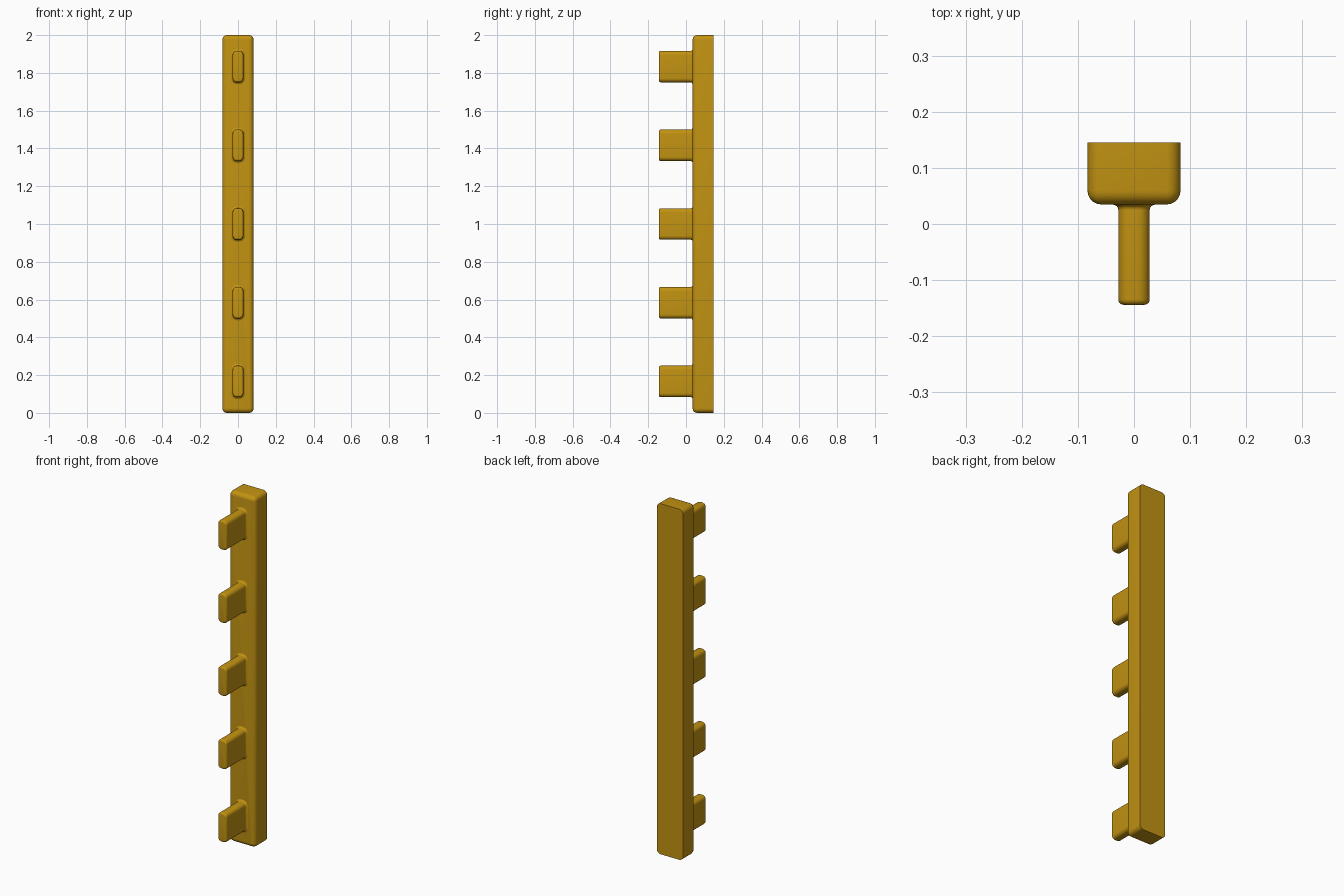
import bpy, bmesh, math

if "Cube" in bpy.data.objects:
    bpy.data.objects.remove(bpy.data.objects["Cube"])

mat = bpy.data.materials.new("golden_ochre")
mat.diffuse_color = (0.54, 0.29, 0.006, 1)
mat.use_nodes = True
mat.node_tree.nodes["Principled BSDF"].inputs["Base Color"].default_value = mat.diffuse_color

HALF_W, FRONT, BACK, TIP = 0.083, 0.035, 0.145, -0.144
PEG_W, PEG_H, PEG_R = 0.028, 0.083, 0.021


def finish(bm, name):
    bmesh.ops.recalc_face_normals(bm, faces=bm.faces)
    mesh = bpy.data.meshes.new(name)
    bm.to_mesh(mesh)
    bm.free()
    mesh.materials.append(mat)
    obj = bpy.data.objects.new(name, mesh)
    bpy.context.collection.objects.link(obj)
    bpy.ops.object.select_all(action='DESELECT')
    obj.select_set(True)
    bpy.context.view_layer.objects.active = obj
    bpy.ops.object.shade_smooth_by_angle(angle=math.radians(35))
    return obj


def rounded_rect(bm, y, hw, hh, r, zc, steps=6):
    """Ring of vertices in the xz plane."""
    ring = []
    for k, (sx, sz) in enumerate([(1, 1), (-1, 1), (-1, -1), (1, -1)]):
        for i in range(steps + 1):
            a = math.pi / 2 * (k + i / steps)
            ring.append(bm.verts.new((sx * (hw - r) + r * math.cos(a), y,
                                      zc + sz * (hh - r) + r * math.sin(a))))
    return ring


def loft(name, sections, hw, hh, r, zc):
    """Skin rounded rectangles given as (y, outward offset)."""
    bm = bmesh.new()
    rings = [rounded_rect(bm, y, hw + d, hh + d, r + d, zc) for y, d in sections]
    n = len(rings[0])
    for a, b in zip(rings, rings[1:]):
        for i in range(n):
            j = (i + 1) % n
            bm.faces.new((a[i], a[j], b[j], b[i]))
    bm.faces.new(rings[0])
    bm.faces.new(rings[-1])
    return finish(bm, name)


def arc(steps=5):
    return [math.pi / 2 * i / steps for i in range(steps + 1)]


# Upright bar: sharp back edges, rounded sides and front
R = 0.0245
bar = [(BACK, 0)] + [(FRONT + R - R * math.sin(a), R * 0.98 * (math.cos(a) - 1)) for a in arc()]
loft("upright_bar", bar, HALF_W, 1.0, R, 1.0)

# Pegs: filleted root, straight shank, softened tip
F, T = 0.010, 0.010
peg = [(FRONT + 0.01, F)]
peg += [(FRONT - F * math.sin(a), F * (1 - math.sin(math.acos(min(1, 1 - math.sin(a))))))
        for a in arc()]
peg += [(TIP + T - T * math.sin(a), T * (math.cos(a) - 1)) for a in arc()]
for i in range(5):
    loft(f"peg_{i + 1}", peg, PEG_W, PEG_H, PEG_R, 1.0 + (i - 2) * 0.4167)
